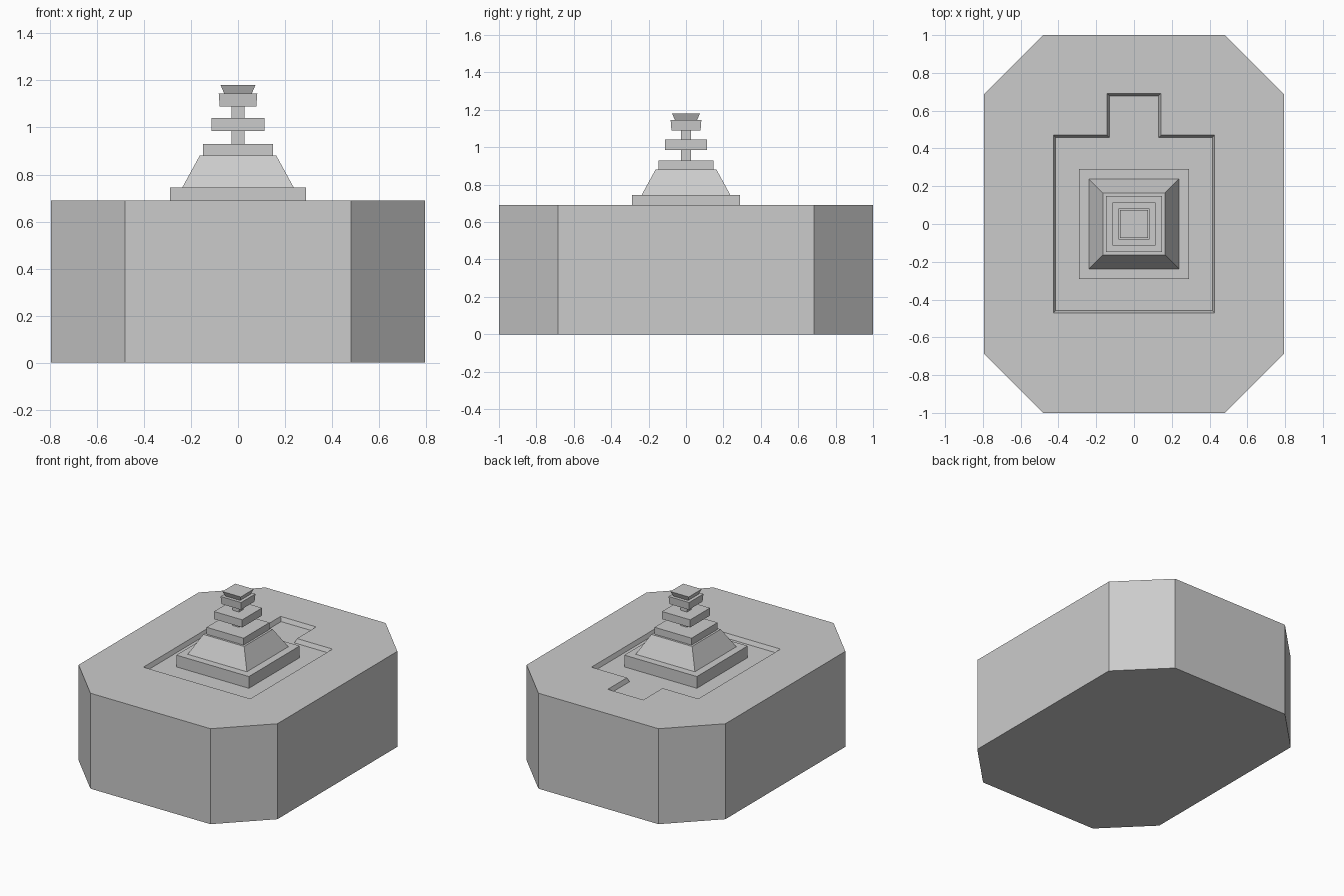
import bpy

if "Cube" in bpy.data.objects:
    bpy.data.objects.remove(bpy.data.objects["Cube"])

def loft(name, rings):
    """Closed flat-shaded solid from (outline, z) rings, counter-clockwise from above."""
    n = len(rings[0][0])
    verts = [(x, y, z) for outline, z in rings for x, y in outline]
    faces = [tuple(reversed(range(n)))]
    for r in range(len(rings) - 1):
        a, b = r * n, (r + 1) * n
        faces += [(a + i, a + (i + 1) % n, b + (i + 1) % n, b + i) for i in range(n)]
    faces.append(tuple(range(len(verts) - n, len(verts))))
    mesh = bpy.data.meshes.new(name)
    mesh.from_pydata(verts, [], faces)
    obj = bpy.data.objects.new(name, mesh)
    bpy.context.collection.objects.link(obj)
    return obj

def square(h):
    return [(-h, -h), (h, -h), (h, h), (-h, h)]

def recess_outline(g):
    # Rectangle with a tab at the back, grown outward by g
    x, y, tx, ty = 0.415 + g, 0.458 + g, 0.13 + g, 0.678 + g
    return [(-x, -y), (x, -y), (x, y), (tx, y), (tx, ty), (-tx, ty), (-tx, y), (-x, y)]

# Chamfered block
octagon = [(-0.48, -1), (0.48, -1), (0.795, -0.685), (0.795, 0.685),
           (0.48, 1), (-0.48, 1), (-0.795, 0.685), (-0.795, -0.685)]
TOP, FLOOR = 0.69, 0.66
block = loft("base_block", [(octagon, 0), (octagon, TOP)])

# Shallow recess with sloping walls
cutter = loft("recess_cutter", [(recess_outline(0), FLOOR), (recess_outline(0.024), 2 * TOP - FLOOR)])
cutter.hide_render = True
cutter.hide_set(True)
cut = block.modifiers.new("recess", 'BOOLEAN')
cut.operation = 'DIFFERENCE'
cut.solver = 'EXACT'
cut.object = cutter

# Stacked square tiers: name, bottom half-width, top half-width, bottom z, top z
tiers = [("plinth", 0.29, 0.29, FLOOR, 0.745),
         ("tapered_pedestal", 0.237, 0.163, 0.745, 0.88),
         ("pedestal_cap", 0.148, 0.148, 0.88, 0.93),
         ("lower_neck", 0.027, 0.027, 0.93, 0.985),
         ("middle_slab", 0.113, 0.113, 0.985, 1.04),
         ("upper_neck", 0.027, 0.027, 1.04, 1.09),
         ("upper_slab", 0.078, 0.082, 1.09, 1.145),
         ("flared_finial", 0.059, 0.074, 1.145, 1.18)]
for name, lo, hi, z0, z1 in tiers:
    loft(name, [(square(lo), z0), (square(hi), z1)])
